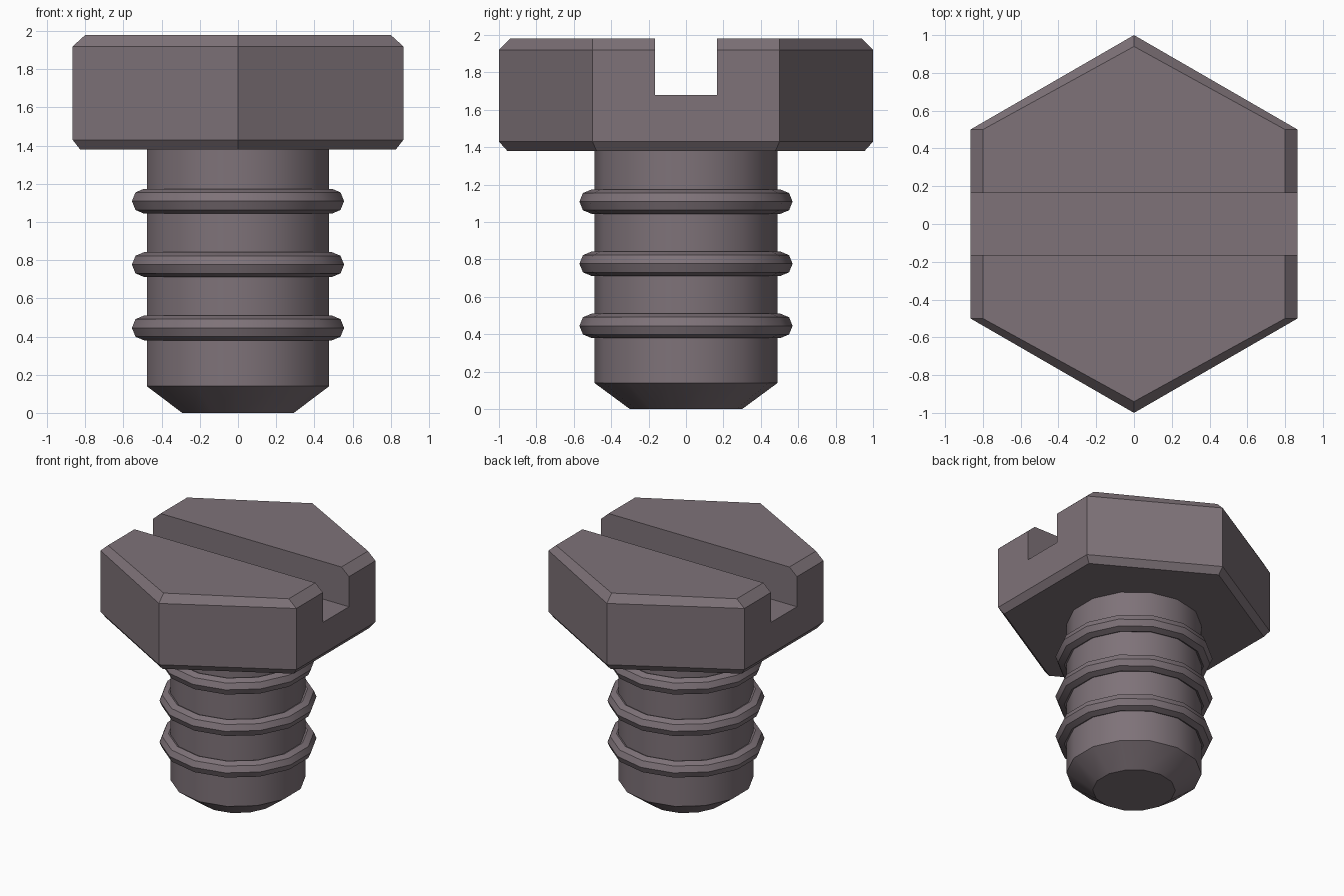
import bpy, bmesh, math

if "Cube" in bpy.data.objects:
    bpy.data.objects.remove(bpy.data.objects["Cube"])

SIDES = 14
metal = bpy.data.materials.new("dull mauve metal")
metal.diffuse_color = (0.21, 0.17, 0.19, 1)
metal.use_nodes = True
metal.node_tree.nodes["Principled BSDF"].inputs["Base Color"].default_value = metal.diffuse_color


def loft(name, loops):
    """Closed solid through stacked loops of points, listed bottom to top."""
    bm = bmesh.new()
    rows = [[bm.verts.new(p) for p in loop] for loop in loops]
    for a, b in zip(rows, rows[1:]):
        n = len(a)
        for i in range(n):
            j = (i + 1) % n
            bm.faces.new((a[i], a[j], b[j], b[i]))
    bm.faces.new(rows[0][::-1])
    bm.faces.new(rows[-1])
    mesh = bpy.data.meshes.new(name)
    bm.to_mesh(mesh)
    bm.free()
    ob = bpy.data.objects.new(name, mesh)
    bpy.context.collection.objects.link(ob)
    mesh.materials.append(metal)
    return ob


def smooth(ob):
    bpy.ops.object.select_all(action='DESELECT')
    ob.select_set(True)
    bpy.context.view_layer.objects.active = ob
    bpy.ops.object.shade_smooth_by_angle(angle=math.radians(30))


def circle(r, z):
    # first vertex on the y axis
    return [(r * math.cos(math.pi / 2 + math.tau * i / SIDES),
             r * math.sin(math.pi / 2 + math.tau * i / SIDES), z) for i in range(SIDES)]


def hexagon(tip, x, y, z):
    return [(0, tip, z), (-x, y, z), (-x, -y, z), (0, -tip, z), (x, -y, z), (x, y, z)]


# Shank with tapered tip
shank = loft("shank", [circle(0.30, 0), circle(0.49, 0.14), circle(0.49, 1.40)])
smooth(shank)

# Three rounded ridges around the shank
for k, zc in enumerate((0.445, 0.777, 1.109)):
    bpy.ops.mesh.primitive_torus_add(major_segments=SIDES, minor_segments=8,
                                     major_radius=0.505, minor_radius=0.065,
                                     location=(0, 0, zc), rotation=(0, 0, math.pi / 2))
    ridge = bpy.context.object
    ridge.name = f"ridge_{k + 1}"
    ridge.data.materials.append(metal)
    smooth(ridge)

# Hexagonal head with chamfered rims
head = loft("hex_head", [hexagon(0.955, 0.827, 0.478, 1.38),
                         hexagon(1.0, 0.866, 0.5, 1.43),
                         hexagon(1.0, 0.866, 0.5, 1.92),
                         hexagon(0.94, 0.80, 0.5, 1.98)])

# Screwdriver slot
bpy.ops.mesh.primitive_cube_add(size=1, location=(0, 0, 1.98))
cutter = bpy.context.object
cutter.name = "slot_cutter"
cutter.scale = (3, 0.33, 0.60)
cutter.data.materials.append(metal)
cutter.hide_render = True
cutter.display_type = 'WIRE'
cut = head.modifiers.new("slot", 'BOOLEAN')
cut.operation = 'DIFFERENCE'
cut.solver = 'EXACT'
cut.object = cutter
